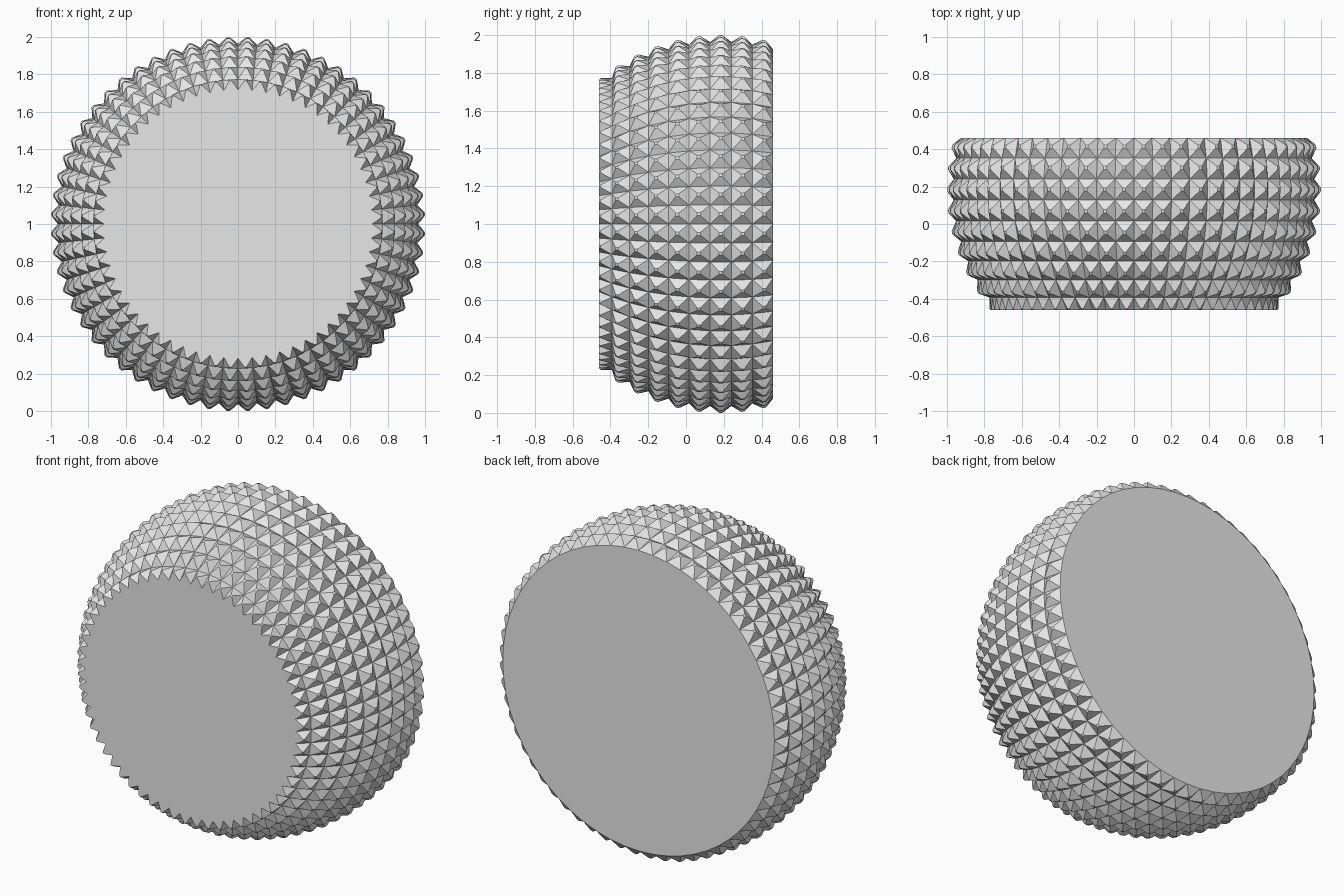
import bpy
import bmesh
from math import sin, cos, radians
from mathutils import Vector

cube = bpy.data.objects.get("Cube")
if cube:
    bpy.data.objects.remove(cube, do_unlink=True)

COLUMNS = 60                 # studs around the axis
ROW_STEP = radians(6.667)    # latitude covered by one row of studs
COL_STEP = radians(360 / COLUMNS)
FIRST_ROW, LAST_ROW = -2, 6  # back row to front row, 0 is the widest
BASE_R, TIP_R = 0.965, 1.001
TIP_SIZE = 0.15              # size of the blunt tip relative to the stud base
CENTRE = Vector((0, 0.184, 1))
FRONT_Y = -0.46


def on_sphere(radius, row, column):
    """Point on a sphere about the y axis, in units of rows and columns."""
    lat, lon = row * ROW_STEP, column * COL_STEP
    ring = radius * cos(lat)
    return CENTRE + Vector((ring * cos(lon), -radius * sin(lat), ring * sin(lon)))


def paint(name, value):
    mat = bpy.data.materials.new(name)
    mat.use_nodes = True
    colour = (value, value, value, 1)
    mat.diffuse_color = colour
    mat.node_tree.nodes["Principled BSDF"].inputs["Base Color"].default_value = colour
    return mat


bm = bmesh.new()

# Base grid shared by neighbouring studs
rings = []
for row in range(FIRST_ROW, LAST_ROW + 2):
    rings.append([bm.verts.new(on_sphere(BASE_R, row - 0.5, col))
                  for col in range(COLUMNS)])

# Blunt pyramid stud on every grid cell
corners = [(-0.5, -0.5), (-0.5, 0.5), (0.5, 0.5), (0.5, -0.5)]
for i, row in enumerate(range(FIRST_ROW, LAST_ROW + 1)):
    for col in range(COLUMNS):
        nxt = (col + 1) % COLUMNS
        base = [rings[i][col], rings[i][nxt], rings[i + 1][nxt], rings[i + 1][col]]
        tip = [bm.verts.new(on_sphere(TIP_R, row + dr * TIP_SIZE,
                                      col + 0.5 + dc * TIP_SIZE))
               for dr, dc in corners]
        bm.faces.new(tip)
        for k in range(4):
            n = (k + 1) % 4
            bm.faces.new((base[k], base[n], tip[n], tip[k]))

# Flat back disc
bm.faces.new(rings[0])

# Slice through the front row and close it with a flat disc
bmesh.ops.bisect_plane(bm, geom=bm.verts[:] + bm.edges[:] + bm.faces[:],
                       plane_co=(0, FRONT_Y, 0), plane_no=(0, -1, 0),
                       clear_outer=True)
rim = [e for e in bm.edges if e.is_boundary]
bmesh.ops.edgeloop_fill(bm, edges=rim)
bmesh.ops.recalc_face_normals(bm, faces=bm.faces[:])

mesh = bpy.data.meshes.new("studded_drum")
bm.to_mesh(mesh)
bm.free()
mesh.materials.append(paint("light grey", 0.8))
drum = bpy.data.objects.new("studded_drum", mesh)
bpy.context.collection.objects.link(drum)
